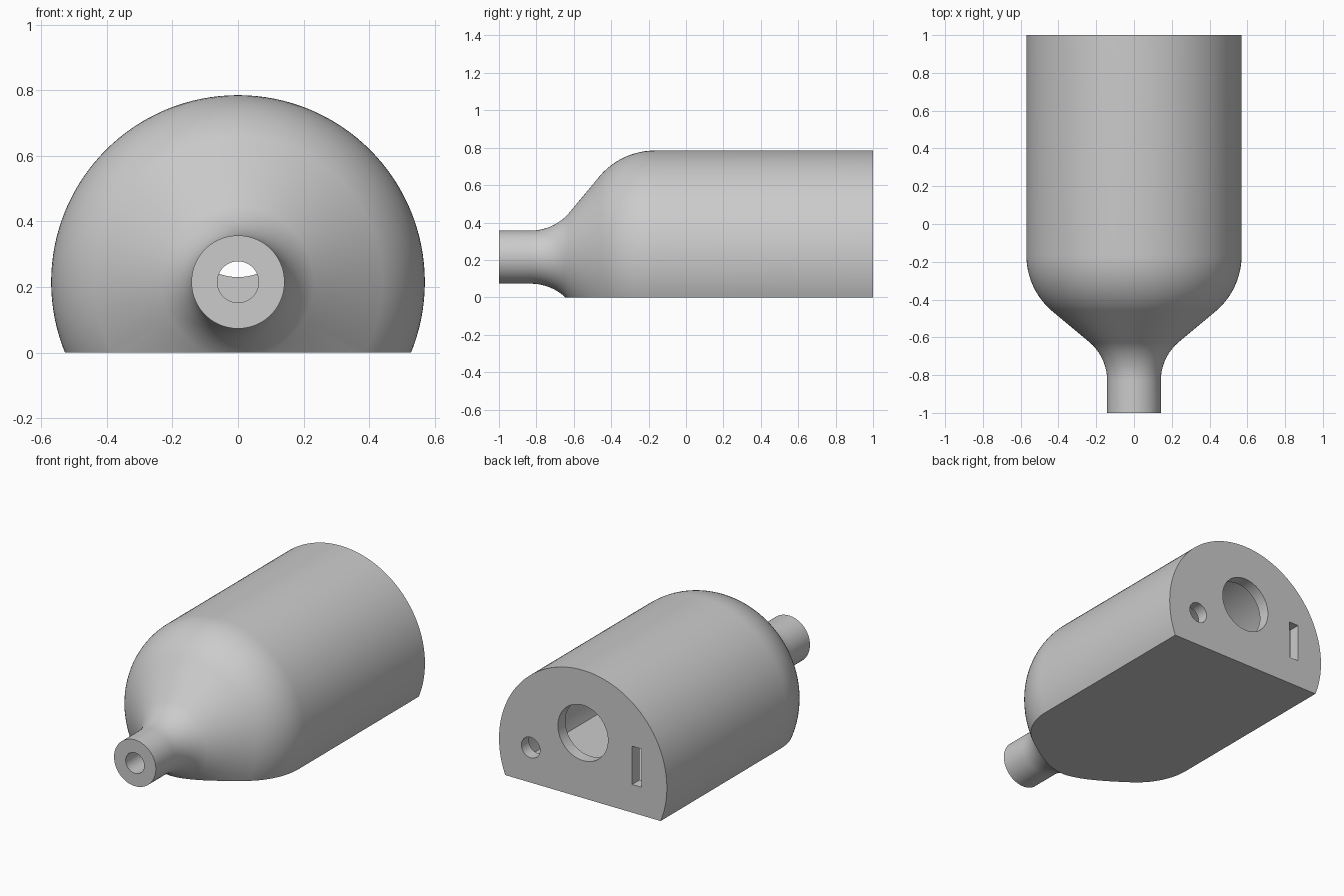
import bpy, bmesh
from math import sin, cos, pi, radians
from mathutils import Matrix, Vector

if "Cube" in bpy.data.objects:
    bpy.data.objects.remove(bpy.data.objects["Cube"], do_unlink=True)

AXIS_Z = 0.215      # height of the bottle axis
WALL = 0.072
SEGMENTS = 128

grey = bpy.data.materials.new("plain grey")
grey.use_nodes = True
COLOUR = (0.6, 0.6, 0.6, 1)
grey.diffuse_color = COLOUR
grey.node_tree.nodes["Principled BSDF"].inputs["Base Color"].default_value = COLOUR


def make_object(name, bm):
    bmesh.ops.recalc_face_normals(bm, faces=bm.faces)
    mesh = bpy.data.meshes.new(name)
    bm.to_mesh(mesh)
    bm.free()
    mesh.materials.append(grey)
    obj = bpy.data.objects.new(name, mesh)
    bpy.context.collection.objects.link(obj)
    return obj


def arc(y, r, radius, side, angles):
    """Fillet starting at (y, r); side flips neck flare into shoulder."""
    return [(y + side * radius * sin(a), r + side * radius * (1 - cos(a))) for a in angles]


def bottle_profile(front, back, neck, body, neck_fillet, shoulder):
    sweep = [radians(48) * i / 12 for i in range(13)]
    flare = arc(-0.83, neck, neck_fillet, 1, sweep)
    dome = arc(-0.165, body, shoulder, -1, sweep[::-1])
    return [(front, neck)] + flare + dome + [(back, body)]


def flat_bottomed_lathe(name, profile, floor):
    """Turn a profile round the y axis and slice it flat at the floor."""
    bm = bmesh.new()
    rings = []
    for y, r in profile:
        turn = [2 * pi * i / SEGMENTS for i in range(SEGMENTS)]
        rings.append([bm.verts.new((r * sin(a), y, AXIS_Z + r * cos(a))) for a in turn])
    for a, b in zip(rings, rings[1:]):
        for i in range(SEGMENTS):
            j = (i + 1) % SEGMENTS
            bm.faces.new((a[i], a[j], b[j], b[i]))
    bm.faces.new(rings[0])
    bm.faces.new(rings[-1])
    bmesh.ops.bisect_plane(bm, geom=bm.verts[:] + bm.edges[:] + bm.faces[:],
                           plane_co=(0, 0, floor), plane_no=(0, 0, -1), clear_outer=True)
    rim = [e for e in bm.edges if e.is_boundary]
    bmesh.ops.contextual_create(bm, geom=rim)
    return make_object(name, bm)


def round_cutter(name, x, y, z, radius, depth):
    bm = bmesh.new()
    place = Matrix.Translation((x, y, z)) @ Matrix.Rotation(pi / 2, 4, 'X')
    bmesh.ops.create_cone(bm, cap_ends=True, segments=64, radius1=radius,
                          radius2=radius, depth=depth, matrix=place)
    return make_object(name, bm)


def slot_cutter(name, centre, size):
    bm = bmesh.new()
    place = Matrix.Translation(centre) @ Matrix.Diagonal(Vector(size).to_4d())
    bmesh.ops.create_cube(bm, size=1, matrix=place)
    return make_object(name, bm)


# Outer shell
shell = flat_bottomed_lathe(
    "bottle_shell", bottle_profile(-1, 1, 0.142, 0.57, 0.27, 0.39), 0)

# Hollow inside, neck bore and openings in the end wall
cutters = [
    flat_bottomed_lathe("cavity", bottle_profile(
        -0.86, 1 - WALL, 0.065, 0.57 - WALL, 0.27 + WALL, 0.39 - WALL), WALL),
    round_cutter("neck_bore", 0, -0.9, AXIS_Z, 0.063, 0.4),
    round_cutter("large_opening", 0, 1, 0.4, 0.17, 0.3),
    round_cutter("small_opening", 0.355, 1, AXIS_Z, 0.063, 0.3),
    slot_cutter("slot_opening", (-0.366, 1, 0.29), (0.064, 0.3, 0.235)),
]
for cutter in cutters:
    cut = shell.modifiers.new(cutter.name, 'BOOLEAN')
    cut.operation = 'DIFFERENCE'
    cut.solver = 'EXACT'
    cut.object = cutter

bpy.ops.object.select_all(action='DESELECT')
shell.select_set(True)
bpy.context.view_layer.objects.active = shell
for cutter in cutters:
    bpy.ops.object.modifier_apply(modifier=cutter.name)
    bpy.data.objects.remove(cutter, do_unlink=True)

# Smooth turned surfaces, crisp cut edges
bpy.ops.object.shade_smooth_by_angle(angle=radians(30))
